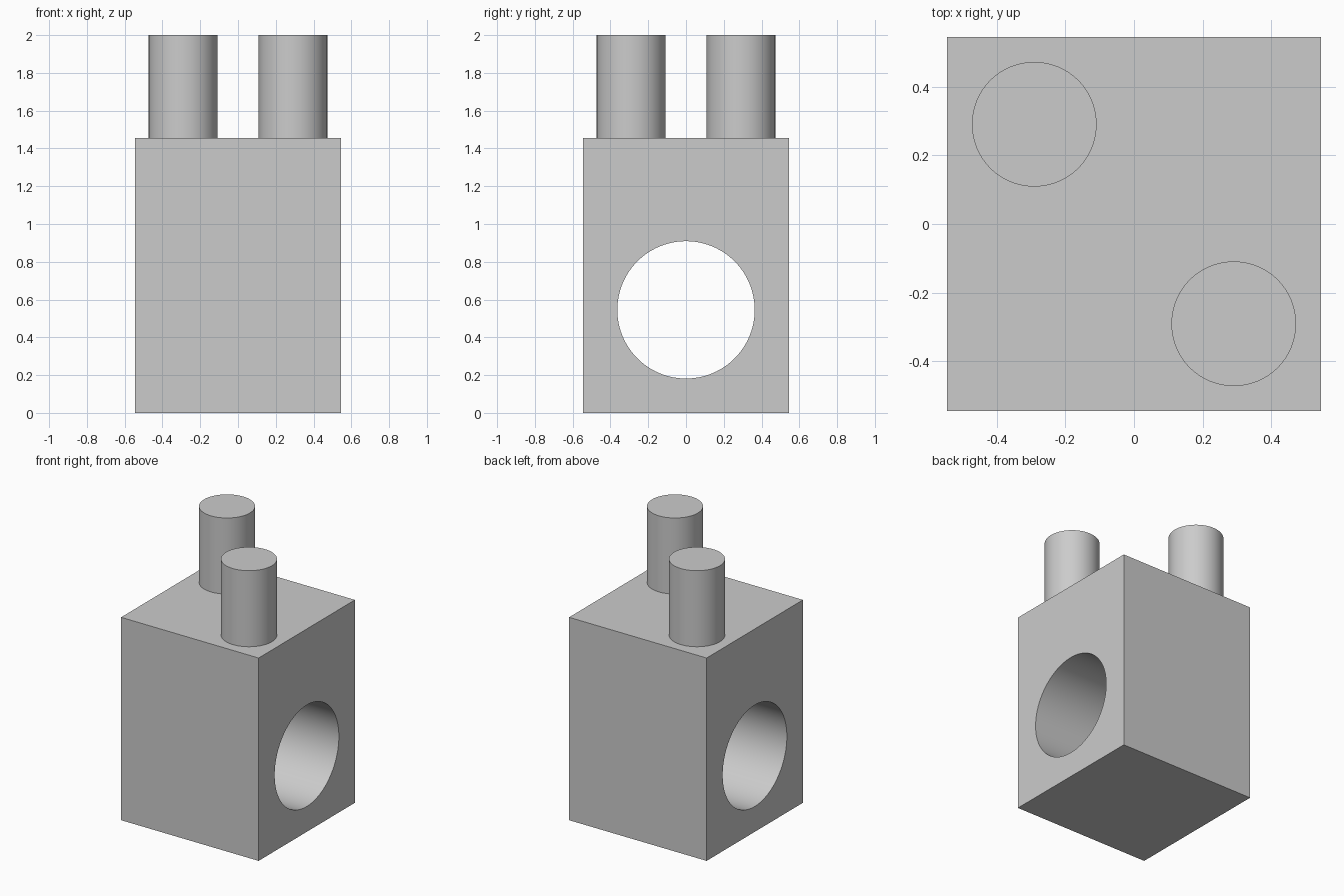
import bpy
import math

default_cube = bpy.data.objects.get("Cube")
if default_cube:
    bpy.data.objects.remove(default_cube, do_unlink=True)

UNIT = 2 / 11
WIDTH, HEIGHT = 6 * UNIT, 8 * UNIT
PIN_HEIGHT, PIN_OFFSET = 3 * UNIT, 1.6 * UNIT
EMBED = 0.02

grey = bpy.data.materials.new("light_grey")
grey.use_nodes = True
colour = (0.6, 0.6, 0.6, 1)
grey.diffuse_color = colour
grey.node_tree.nodes["Principled BSDF"].inputs["Base Color"].default_value = colour


def finish(obj, name):
    obj.name = name
    obj.data.materials.append(grey)
    return obj


def smooth(obj):
    bpy.ops.object.select_all(action="DESELECT")
    obj.select_set(True)
    bpy.context.view_layer.objects.active = obj
    bpy.ops.object.shade_smooth_by_angle(angle=math.radians(30))


def cylinder(name, radius, depth, location, rotation=(0, 0, 0)):
    bpy.ops.mesh.primitive_cylinder_add(
        vertices=96, radius=radius, depth=depth, location=location, rotation=rotation)
    return finish(bpy.context.object, name)


# Main block
bpy.ops.mesh.primitive_cube_add(size=1, location=(0, 0, HEIGHT / 2))
block = finish(bpy.context.object, "block")
block.scale = (WIDTH, WIDTH, HEIGHT)
bpy.ops.object.transform_apply(location=False, rotation=False, scale=True)

# Round hole from side to side
cutter = cylinder("hole_cutter", 2 * UNIT, WIDTH * 2, (0, 0, 3 * UNIT), (0, math.pi / 2, 0))
hole = block.modifiers.new("side_hole", "BOOLEAN")
hole.operation = "DIFFERENCE"
hole.solver = "EXACT"
hole.object = cutter
bpy.context.view_layer.objects.active = block
bpy.ops.object.modifier_apply(modifier=hole.name)
bpy.data.objects.remove(cutter, do_unlink=True)
smooth(block)

# Two pins on opposite corners of the top
for name, side in (("front_left_pin", 1), ("back_right_pin", -1)):
    pin = cylinder(name, UNIT, PIN_HEIGHT + EMBED,
                   (side * PIN_OFFSET, -side * PIN_OFFSET, HEIGHT + (PIN_HEIGHT - EMBED) / 2))
    smooth(pin)
